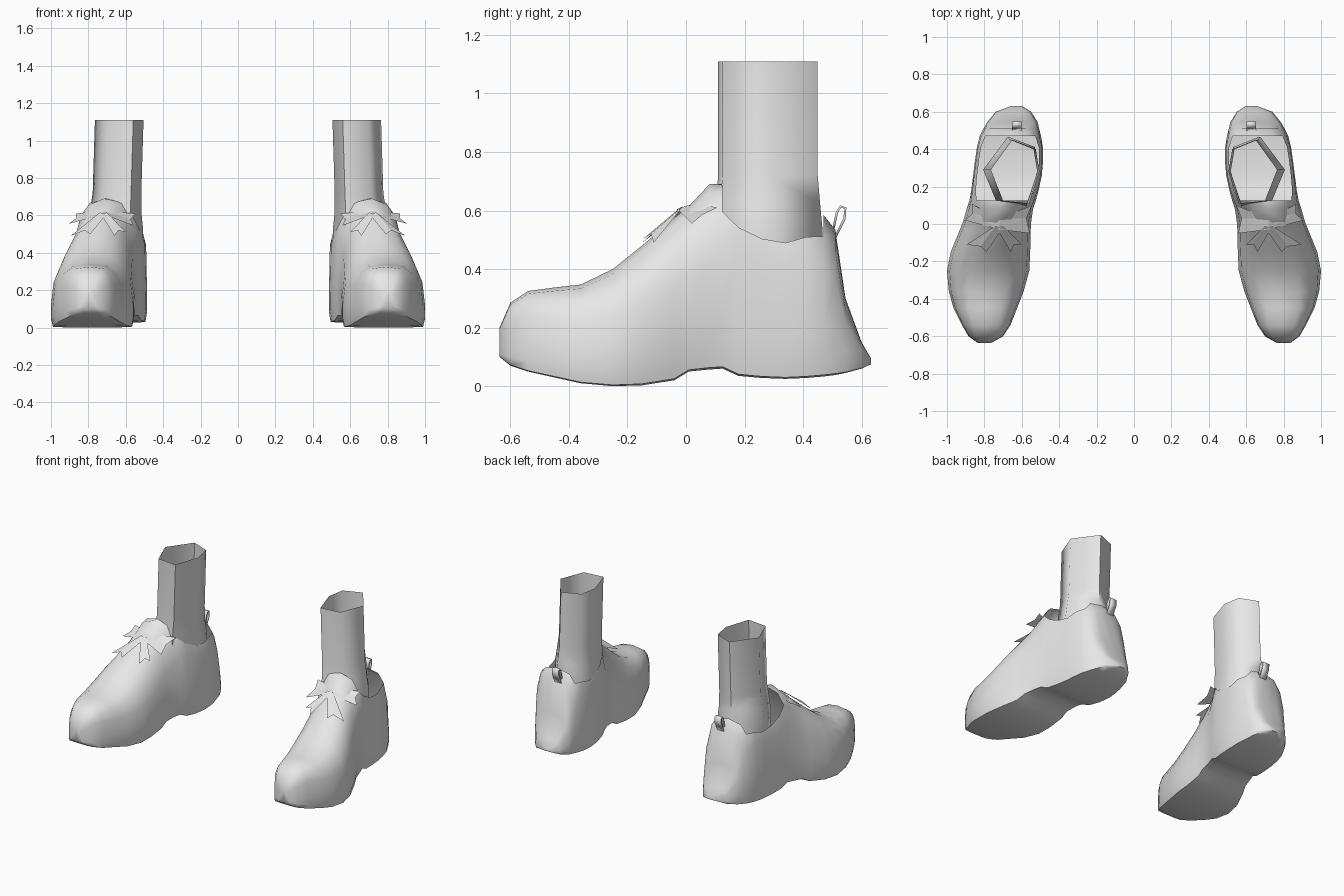
import bpy, bmesh, math

grey = bpy.data.materials.new("plain_grey")
grey.diffuse_color = (0.8, 0.8, 0.8, 1)


def finish(name, bm, smooth=None):
    """Turn a bmesh into a mirrored object, one copy for each foot."""
    bmesh.ops.recalc_face_normals(bm, faces=bm.faces)
    mesh = bpy.data.meshes.new(name)
    bm.to_mesh(mesh)
    bm.free()
    mesh.materials.append(grey)
    ob = bpy.data.objects.new(name, mesh)
    bpy.context.collection.objects.link(ob)
    if smooth:
        bpy.ops.object.select_all(action='DESELECT')
        ob.select_set(True)
        bpy.context.view_layer.objects.active = ob
        bpy.ops.object.shade_smooth_by_angle(angle=math.radians(smooth))
    mirror = ob.modifiers.new("other_foot", 'MIRROR')
    mirror.use_axis[0] = True
    mirror.use_mirror_merge = False
    return ob


def loft(bm, rings, keep=lambda i, j: True):
    """Bridge closed rings of equal length, skipping unwanted faces."""
    rows = [[bm.verts.new(p) for p in r] for r in rings]
    n = len(rows[0])
    for i in range(len(rows) - 1):
        for j in range(n):
            k = (j + 1) % n
            if keep(i, j):
                bm.faces.new((rows[i][j], rows[i][k], rows[i + 1][k], rows[i + 1][j]))
    return rows


# Shoe body: sections along y as (y, bottom, top, inner x, outer x, roundness)
SECTIONS = [
    (-0.637, 0.10, 0.20, 0.765, 0.835, 0.6),
    (-0.60, 0.07, 0.285, 0.70, 0.885, 0.6),
    (-0.54, 0.05, 0.325, 0.66, 0.92, 0.65),
    (-0.45, 0.03, 0.337, 0.625, 0.965, 0.7),
    (-0.36, 0.01, 0.347, 0.59, 0.99, 0.75),
    (-0.25, 0.0, 0.40, 0.56, 1.0, 0.85),
    (-0.15, 0.003, 0.48, 0.555, 0.98, 0.9),
    (-0.04, 0.02, 0.575, 0.553, 0.935, 0.92),
    (0.01, 0.05, 0.615, 0.55, 0.915, 0.92),
    (0.08, 0.057, 0.69, 0.54, 0.895, 0.92),
    (0.125, 0.06, 0.69, 0.525, 0.88, 0.7),
    (0.18, 0.035, 0.595, 0.51, 0.87, 0.42),
    (0.26, 0.028, 0.545, 0.493, 0.86, 0.35),
    (0.34, 0.025, 0.53, 0.486, 0.85, 0.35),
    (0.41, 0.028, 0.555, 0.487, 0.84, 0.38),
    (0.47, 0.033, 0.585, 0.497, 0.825, 0.6),
    (0.51, 0.038, 0.535, 0.507, 0.805, 0.7),
    (0.545, 0.045, 0.30, 0.515, 0.785, 0.65),
    (0.60, 0.06, 0.15, 0.55, 0.74, 0.6),
    (0.632, 0.075, 0.095, 0.60, 0.655, 0.6),
]
ARC = 4


def section(y, zb, zt, xi, xo, e):
    """Flat sole, upright wall and rounded top, ordered around the ring."""
    half = [(0.5, 0.0), (0.95, 0.01), (1.0, 0.12)]
    for k in range(ARC):
        t = k / ARC * math.pi / 2
        half.append((math.cos(t) ** e, 0.3 + 0.7 * math.sin(t) ** e))
    ring = [(0, 0)] + half + [(0, 1)] + [(-u, v) for u, v in reversed(half)]
    c, w = (xi + xo) / 2, (xo - xi) / 2
    return [(c + u * w, y, zb + v * (zt - zb)) for u, v in ring]


def keep_shoe(i, j):
    # the ankle opening is left out of the top
    ankle = SECTIONS[i][0] > 0.12 and SECTIONS[i + 1][0] < 0.48
    return not (ankle and 6 <= j <= 9)


bm = bmesh.new()
rows = loft(bm, [section(*s) for s in SECTIONS], keep_shoe)
bm.faces.new(rows[0])
bm.faces.new(rows[-1])
finish("shoe", bm, 60)

# Sock: open six-sided tube widening into the shoe
HEX = [(0.765, 0.29), (0.65, 0.45), (0.525, 0.40),
       (0.505, 0.28), (0.56, 0.11), (0.70, 0.125)]
bm = bmesh.new()
rings = []
for z, dx, sx, sy in ((1.11, 0, 1, 1), (0.72, 0.012, 1.0, 1.0), (0.62, 0.02, 1.06, 1.05),
                      (0.53, 0.022, 1.15, 1.1), (0.42, 0.022, 1.15, 1.08)):
    rings.append([(0.635 + dx + (x - 0.635) * sx, 0.28 + (y - 0.28) * sy, z) for x, y in HEX])
loft(bm, rings)
finish("sock", bm, 75)

# Bow: two notched wings and two notched tails
BOW = [
    [(0.72, 0.03, 0.625), (0.546, 0.10, 0.61), (0.575, 0.03, 0.58),
     (0.557, -0.05, 0.545), (0.72, -0.03, 0.605)],
    [(0.72, 0.03, 0.625), (0.867, 0.107, 0.61), (0.865, 0.055, 0.585),
     (0.905, 0.02, 0.555), (0.72, -0.03, 0.605)],
    [(0.70, -0.01, 0.615), (0.60, -0.11, 0.51), (0.64, -0.11, 0.52),
     (0.66, -0.15, 0.49), (0.735, -0.02, 0.61)],
    [(0.70, -0.02, 0.61), (0.79, -0.15, 0.50), (0.82, -0.12, 0.52),
     (0.895, -0.11, 0.49), (0.74, -0.01, 0.615)],
]
bm = bmesh.new()
for petal in BOW:
    a, b, c, d, e = [bm.verts.new(p) for p in petal]
    bm.faces.new((a, b, c))
    bm.faces.new((a, c, e))
    bm.faces.new((c, d, e))
finish("bow", bm)

# Pull loop: a short ribbon folded over at the back of the collar
PATH = [(0.50, 0.54), (0.512, 0.595), (0.527, 0.618), (0.548, 0.61),
        (0.545, 0.57), (0.515, 0.51)]
bm = bmesh.new()
sides = [[bm.verts.new((x, y, z)) for y, z in PATH] for x in (0.602, 0.652)]
for k in range(len(PATH) - 1):
    bm.faces.new((sides[0][k], sides[0][k + 1], sides[1][k + 1], sides[1][k]))
loop = finish("pull_loop", bm, 40)
solid = loop.modifiers.new("thickness", 'SOLIDIFY')
solid.thickness = 0.008
